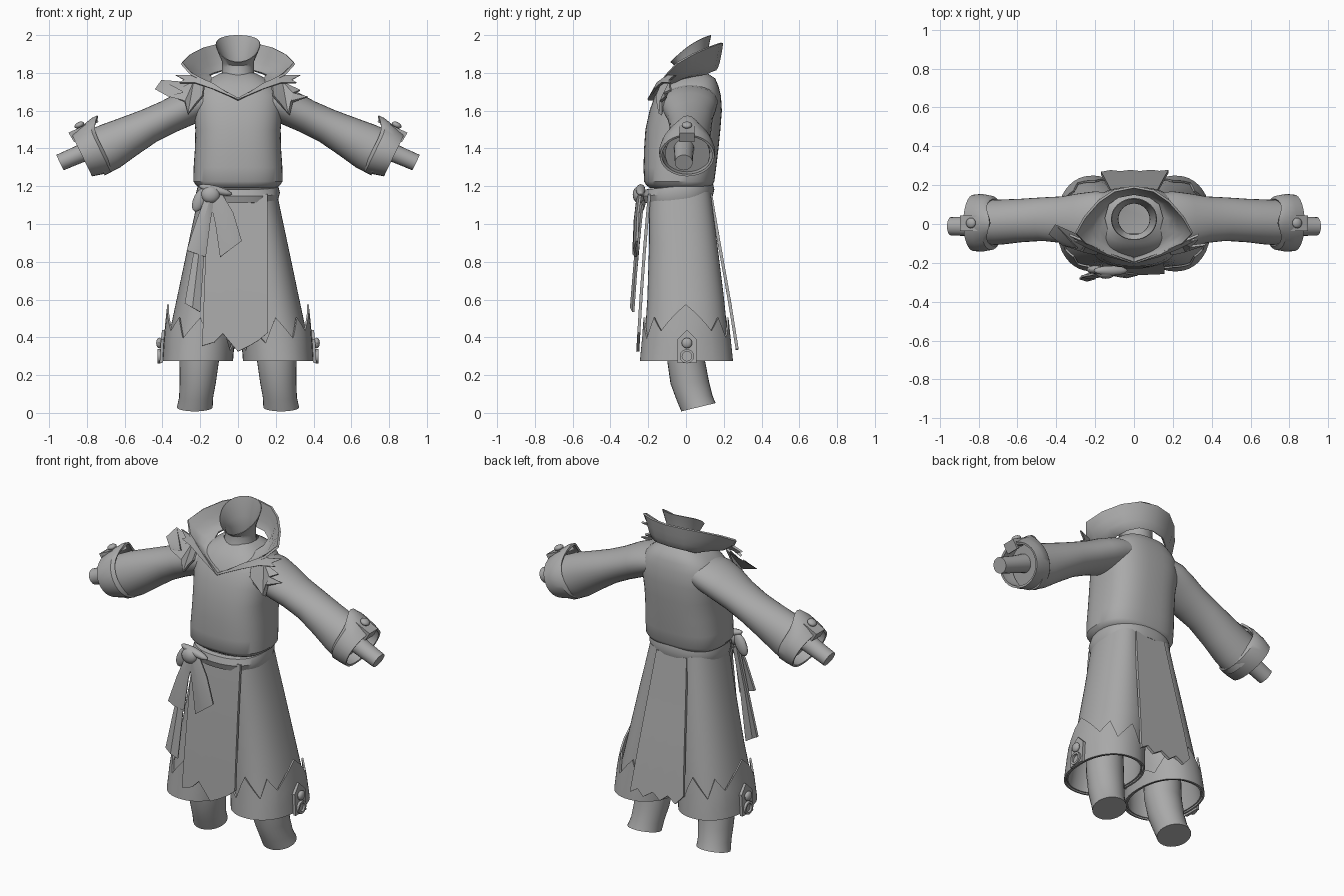
import bpy, bmesh, math
from mathutils import Vector, Matrix

if "Cube" in bpy.data.objects:
    bpy.data.objects.remove(bpy.data.objects["Cube"])

cloth = bpy.data.materials.new("plain_grey")
cloth.diffuse_color = (0.4, 0.4, 0.4, 1)
cloth.use_nodes = True
cloth.node_tree.nodes["Principled BSDF"].inputs["Base Color"].default_value = cloth.diffuse_color
TAU = 2 * math.pi


def finish(name, bm, thick=0, angle=35):
    bmesh.ops.recalc_face_normals(bm, faces=bm.faces[:])
    if thick:
        bmesh.ops.solidify(bm, geom=bm.faces[:], thickness=thick)
        bmesh.ops.recalc_face_normals(bm, faces=bm.faces[:])
    me = bpy.data.meshes.new(name)
    bm.to_mesh(me)
    bm.free()
    me.materials.append(cloth)
    me.shade_smooth()
    me.set_sharp_from_angle(angle=math.radians(angle))
    ob = bpy.data.objects.new(name, me)
    bpy.context.collection.objects.link(ob)
    return ob


def loft(name, rows, closed=True, caps="", thick=0):
    """Skin a list of point rows; caps may hold 's' (start) and 'e' (end)."""
    bm = bmesh.new()
    vs = [[bm.verts.new(p) for p in r] for r in rows]
    n = len(rows[0])
    for a, b in zip(vs, vs[1:]):
        for i in range(n if closed else n - 1):
            j = (i + 1) % n
            bm.faces.new((a[i], a[j], b[j], b[i]))
    if "s" in caps:
        bm.faces.new(vs[0])
    if "e" in caps:
        bm.faces.new(vs[-1])
    return finish(name, bm, thick)


def plate(name, pts, thick=0.012):
    bm = bmesh.new()
    f = bm.faces.new([bm.verts.new(p) for p in pts])
    bmesh.ops.triangulate(bm, faces=[f])
    return finish(name, bm, thick)


def ball(name, loc, scale, rot=None):
    bm = bmesh.new()
    m = Matrix.Translation(loc) @ (rot or Matrix()) @ Matrix.Diagonal((*scale, 1))
    bmesh.ops.create_uvsphere(bm, u_segments=16, v_segments=10, radius=1, matrix=m)
    return finish(name, bm)


def oval(z, cx, rx, yf, yb, n=40, e=2.0, dz=0.0):
    """Horizontal rounded ring between yf and yb; dz tilts it upward to the back."""
    out = []
    for i in range(n):
        c, s = math.cos(TAU * i / n), math.sin(TAU * i / n)
        x = math.copysign(abs(c) ** (2 / e), c)
        y = math.copysign(abs(s) ** (2 / e), s)
        out.append((cx + rx * x, (yf + yb) / 2 + (yb - yf) / 2 * y, z + dz * y))
    return out


def lerp_table(t, table):
    for a, b in zip(table, table[1:]):
        if t <= b[0]:
            f = (t - a[0]) / (b[0] - a[0])
            return [u + (v - u) * f for u, v in zip(a[1:], b[1:])]
    return table[-1][1:]


# torso
loft("torso", [oval(z, 0, rx, f, b, 48, 2.7) for z, rx, f, b in (
    (1.19, .20, -.19, .12), (1.205, .222, -.21, .14), (1.225, .236, -.222, .15),
    (1.3, .235, -.225, .16), (1.4, .228, -.222, .172), (1.5, .226, -.215, .182),
    (1.6, .235, -.193, .19), (1.68, .232, -.165, .185), (1.73, .2, -.135, .172),
    (1.77, .15, -.10, .155), (1.80, .09, -.05, .11))], caps="s")

# neck with the lower jaw rim
rim = []
for i in range(32):
    a = TAU * i / 32
    s = math.sin(a)
    rim.append((.115 * math.cos(a), .025 + .105 * s, 1.95 + .07 * s - .02 * s * s))
neck = [oval(1.68, 0, .13, -.12, .13, 32), oval(1.76, 0, .085, -.07, .11, 32),
        oval(1.83, 0, .08, -.055, .105, 32), oval(1.865, 0, .082, -.055, .105, 32, dz=.025)]
loft("neck", neck + [rim], thick=.004)

# flared collar
inner = [(0, -.175, 1.665), (.05, -.14, 1.70), (.10, -.085, 1.745), (.135, -.03, 1.775),
         (.15, .03, 1.79), (.13, .10, 1.80), (.08, .135, 1.815), (0, .15, 1.82)]
outer = [(0, -.195, 1.668), (.13, -.15, 1.74), (.245, -.10, 1.80), (.295, -.05, 1.855),
         (.25, .03, 1.90), (.18, .11, 1.935), (.10, .165, 1.955), (0, .185, 1.96)]
rows = []
for k in range(5):
    t = k / 4
    half = [Vector(a).lerp(Vector(b), t) - Vector((0, 0, .03 * math.sin(math.pi * t) * min(1, i / 3)))
            for i, (a, b) in enumerate(zip(inner, outer))]
    rows.append(half + [Vector((-p.x, p.y, p.z)) for p in half[-2:0:-1]])
loft("collar", rows, thick=.012)

# belt
belt = [(1.125, .19, -.19, .12), (1.13, .213, -.218, .142), (1.165, .222, -.23, .15),
        (1.2, .213, -.218, .142), (1.205, .19, -.19, .12)]
loft("belt", [oval(z, 0, r, f, b, 48, 2.4, .018) for z, r, f, b in belt])

# height: outer x, inner x, front y, back y of one wide trouser leg
LEG = [(.28, .385, .04, -.23, .235), (.4, .368, .03, -.218, .222), (.6, .325, .0, -.205, .202),
       (.9, .262, -.01, -.195, .165), (1.05, .23, -.01, -.195, .145), (1.17, .205, -.01, -.19, .13)]
# hem points: angle from the outer side, height
HEM = [(0, .575), (32, .435), (46, .505), (62, .395), (85, .505), (106, .37),
       (128, .44), (152, .33), (180, .40)]
d = Vector((.9, 0, -.436))      # sleeve direction
up = Vector((.436, 0, .9))

for s, side in ((1, "left"), (-1, "right")):
    def flip(pts):
        return [(s * p[0], p[1], p[2]) for p in pts]

    # wide trouser leg
    loft("trouser_" + side, [flip(oval(z, (o + i) / 2, (o - i) / 2, f, b, 48, 2.2))
                             for z, o, i, f, b in LEG], thick=.008)

    # jagged hem band
    angs = [(a, z) for a, z in HEM] + [(360 - a, z) for a, z in HEM[-2:0:-1]]
    fine = []
    for (a, z), (a2, z2) in zip(angs, angs[1:] + [(360, HEM[0][1])]):
        for k in range(3):
            fine.append((a + (a2 - a) * k / 3, z + (z2 - z) * k / 3))
    band = []
    for k in range(4):
        row = []
        for a, top in fine:
            z = .275 + (top - .275) * k / 3
            o, i, f, b = lerp_table(max(z, .28), LEG)
            c, sn = math.cos(math.radians(a)), math.sin(math.radians(a))
            g = .014 + max(0, c) ** 4 * .11 * max(0, z - .3)
            x = math.copysign(abs(c) ** .91, c)
            y = math.copysign(abs(sn) ** .91, sn)
            row.append((s * ((o + i) / 2 + ((o - i) / 2 + g) * x), (f + b) / 2 + ((b - f) / 2 + g) * y, z))
        band.append(row)
    loft("hem_" + side, band, thick=.01)

    # hem tab, button and ring
    plate("hem_tab_" + side, flip([(.415, -.045, .265), (.415, .055, .265), (.408, .055, .39),
                                   (.402, .005, .44), (.408, -.045, .39)]), .016)
    ball("hem_button_" + side, (s * .417, .005, .37), (.016, .028, .028))
    loft("hem_ring_" + side, [flip([(.41 + dx, .005 + ry * math.cos(TAU * i / 12),
         .30 + ry * math.sin(TAU * i / 12)) for i in range(12)])
         for dx, ry in ((0, .025), (.015, .025), (.015, .038), (0, .038), (0, .025))])

    # lower leg
    loft("lower_leg_" + side, [flip(oval(*r, 28, 2, dz)) for r, dz in (
        ((.5, .205, .105, -.11, .09), 0), ((.28, .205, .105, -.10, .10), 0),
        ((.16, .213, .096, -.082, .122), .005), ((.08, .222, .09, -.05, .14), .012),
        ((.03, .229, .095, -.025, .157), .022))], caps="e")

    # sleeve, cuff and wrist: rings across the sleeve direction
    def ring(cx, cz, h, w, cy, n=32, peak=0):
        out = []
        for i in range(n):
            c, q = math.cos(TAU * i / n), math.sin(TAU * i / n)
            p = Vector((cx, cy, cz)) + up * (h * q) + Vector((0, w * c, 0))
            p += (up * .5 - d) * (peak * max(0, q) ** 6)
            out.append(p)
        return flip(out)

    loft("sleeve_" + side, [ring(*r) for r in (
        (.12, 1.665, .085, .14, .02), (.20, 1.645, .092, .15, .018), (.28, 1.61, .094, .14, .018),
        (.37, 1.567, .09, .12, .022), (.47, 1.52, .093, .112, .025), (.58, 1.463, .108, .112, .018),
        (.68, 1.41, .124, .116, .01), (.76, 1.37, .125, .118, .008))], caps="e")
    loft("cuff_" + side, [ring(.72, 1.41, .134, .122, .008, 32, .05),
                          ring(.735, 1.402, .143, .14, .006, 32, .035),
                          ring(.785, 1.382, .134, .149, .006, 32, .01),
                          ring(.826, 1.362, .122, .145, .006)], thick=.012)
    loft("wrist_" + side, [ring(.74, 1.415, .055, .055, -.01, 20),
                           ring(.85, 1.365, .047, .05, -.012, 20),
                           ring(.943, 1.325, .045, .047, -.012, 20)], caps="e")

    # cuff tab and button
    base = Vector((.80, .005, 1.53))
    plate("cuff_tab_" + side, flip([base + d * u + Vector((0, v, 0)) for u, v in
          ((-.06, 0), (-.02, -.04), (.095, -.04), (.095, .04), (-.02, .04))]), .018)
    plate("cuff_tab_end_" + side, flip([(.885, -.035, 1.49), (.885, .045, 1.49),
                                        (.855, .045, 1.44), (.855, -.035, 1.44)]), .014)
    ball("cuff_button_" + side, base + Vector(((s - 1) * base.x, 0, 0)) + Vector((s * .04, 0, -.006)),
         (.027, .027, .016), Matrix.Rotation(s * .45, 4, 'Y'))

    # spiked lapel and shoulder fringe
    plate("lapel_" + side, flip([(0, -.205, 1.66), (.14, -.155, 1.75), (.24, -.10, 1.79),
                                 (.335, -.06, 1.79), (.285, -.09, 1.765), (.31, -.09, 1.75),
                                 (.23, -.13, 1.75), (.13, -.17, 1.715)]))
    plate("shoulder_fringe_" + side, flip([(.18, -.13, 1.75), (.235, -.09, 1.755), (.33, -.085, 1.71),
                                           (.29, -.12, 1.695), (.37, -.11, 1.675), (.28, -.14, 1.652),
                                           (.265, -.145, 1.585), (.225, -.155, 1.64), (.19, -.16, 1.68)]))


def panel(name, cols, ys, top):
    """Hanging cloth: cols hold top x, bottom x, bottom z."""
    rows = []
    for k in range(9):
        t = k / 8
        row = []
        for xt, xb, zb in cols:
            z = top + (zb - top) * t
            row.append((xt + (xb - xt) * t, lerp_table(z, ys)[0], z))
        rows.append(row)
    loft(name, rows, closed=False, thick=.016)


# front and back hanging panels
panel("front_panel", [(-.16, -.19, .355), (-.12, -.125, .375), (-.08, -.08, .42), (-.03, -.03, .36),
                      (.0, .0, .325), (.06, .06, .355), (.11, .11, .385), (.155, .158, .425)],
      [(.3, -.265), (.6, -.247), (.9, -.225), (1.18, -.2)], 1.16)
panel("back_panel", [(-.10, -.17, .40), (-.07, -.12, .345), (-.04, -.07, .38), (-.01, -.02, .34),
                     (.02, .03, .375), (.05, .09, .335), (.08, .13, .37), (.10, .178, .34)],
      [(.3, .285), (.6, .237), (.9, .183), (1.18, .135)], 1.16)

# sash knot, loops and tails
ball("sash_knot", (-.145, -.25, 1.155), (.05, .032, .045))
ball("sash_loop_upper", (-.12, -.24, 1.18), (.09, .025, .022), Matrix.Rotation(.25, 4, 'Y'))
ball("sash_loop_side", (-.20, -.235, 1.13), (.035, .022, .07), Matrix.Rotation(.45, 4, 'Y'))


def tail(name, left, right):
    rows = []
    for a, b in zip(left, right):
        a, b = Vector(a), Vector(b)
        mid = (a + b) / 2 + Vector((0, -.012, 0))
        rows.append([a, mid, b])
    loft(name, rows, closed=False, thick=.012)


tail("sash_tail_short", [(-.17, -.25, 1.15), (-.22, -.265, 1.02), (-.272, -.275, .86)],
     [(-.12, -.25, 1.14), (-.145, -.265, 1.02), (-.17, -.27, .825)])
tail("sash_tail_right", [(-.155, -.25, 1.15), (-.12, -.265, 1.0), (-.095, -.27, .825)],
     [(-.09, -.245, 1.17), (-.025, -.26, 1.06), (.02, -.265, .91)])
tail("sash_tail_long", [(-.19, -.235, 1.12), (-.235, -.26, .85), (-.282, -.285, .58)],
     [(-.15, -.235, 1.1), (-.178, -.262, .85), (-.2, -.285, .535)])
